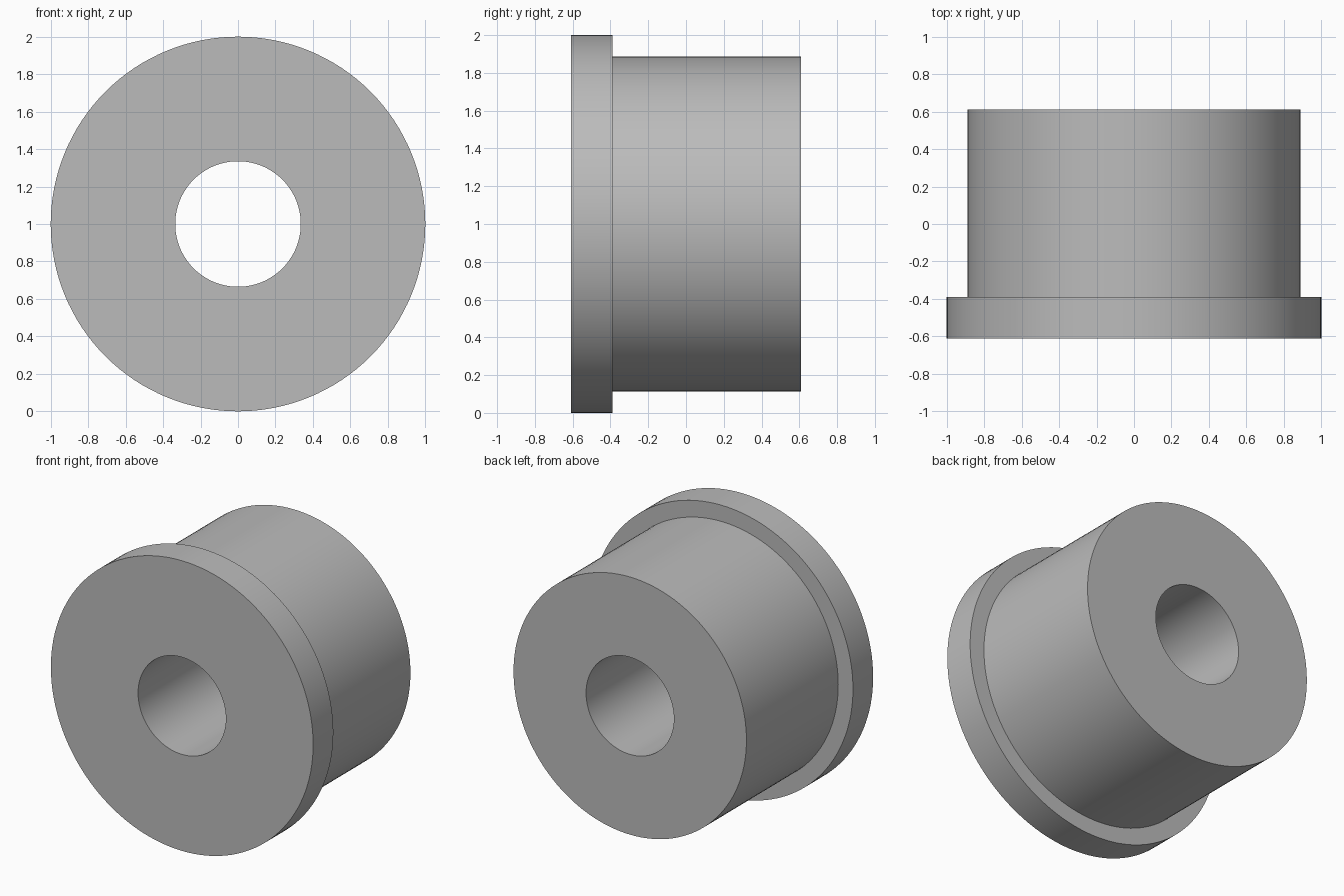
import bpy
import bmesh
from math import radians, tau
from mathutils import Matrix, Vector

cube = bpy.data.objects.get("Cube")
if cube:
    bpy.data.objects.remove(cube, do_unlink=True)

SEGMENTS = 128
BORE, BODY, FLANGE = 0.335, 0.888, 1.0
FRONT, SHOULDER, BACK = -0.61, -0.39, 0.61

# Plain grey material
grey = bpy.data.materials.new("plain grey")
grey.use_nodes = True
colour = (0.5, 0.5, 0.5, 1)
grey.diffuse_color = colour
grey.node_tree.nodes["Principled BSDF"].inputs["Base Color"].default_value = colour

# Closed half-section of the bushing: radius, position along the axis
section = [(BORE, FRONT), (FLANGE, FRONT), (FLANGE, SHOULDER),
           (BODY, SHOULDER), (BODY, BACK), (BORE, BACK)]

# Revolve the section around the y axis
bm = bmesh.new()
verts = [bm.verts.new((r, y, 0)) for r, y in section]
edges = [bm.edges.new((a, b)) for a, b in zip(verts, verts[1:] + verts[:1])]
bmesh.ops.spin(bm, geom=verts + edges, cent=Vector(), axis=(0, 1, 0),
               angle=tau, steps=SEGMENTS)
bmesh.ops.remove_doubles(bm, verts=bm.verts, dist=0.0001)
bmesh.ops.recalc_face_normals(bm, faces=bm.faces)
bm.transform(Matrix.Translation((0, 0, FLANGE)))

mesh = bpy.data.meshes.new("flanged_bushing")
bm.to_mesh(mesh)
bm.free()
mesh.materials.append(grey)
bushing = bpy.data.objects.new("flanged_bushing", mesh)
bpy.context.collection.objects.link(bushing)

# Smooth round walls, sharp rims
bpy.ops.object.select_all(action="DESELECT")
bushing.select_set(True)
bpy.context.view_layer.objects.active = bushing
bpy.ops.object.shade_smooth_by_angle(angle=radians(30))
